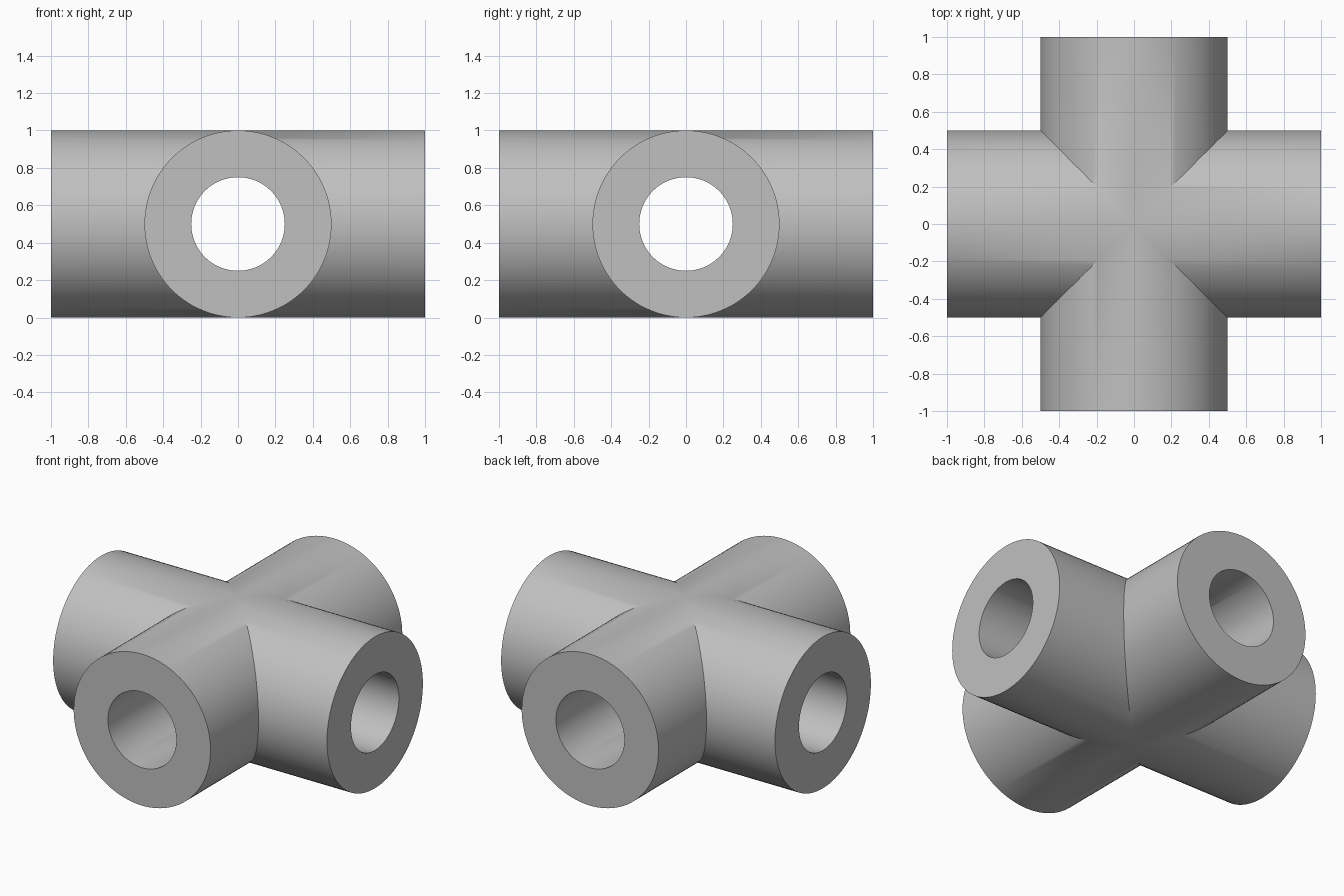
import bpy
import bmesh
from math import sin, cos, pi, radians
from mathutils import Matrix

SEGMENTS = 96
OUTER, BORE = 0.5, 0.25
REACH, AXIS_Z = 1.0, 0.5

cube = bpy.data.objects.get("Cube")
if cube:
    bpy.data.objects.remove(cube, do_unlink=True)

grey = bpy.data.materials.new("plain grey")
grey.use_nodes = True
colour = (0.53, 0.53, 0.53, 1)
grey.diffuse_color = colour
grey.node_tree.nodes["Principled BSDF"].inputs["Base Color"].default_value = colour


def pipe_rings(bm, radius):
    """End ring and mitred inner ring of one arm along +x."""
    end, mitre = [], []
    for i in range(SEGMENTS):
        a = 2 * pi * i / SEGMENTS
        y, z = radius * cos(a), radius * sin(a)
        end.append(bm.verts.new((REACH, y, z)))
        mitre.append(bm.verts.new((abs(y), y, z)))
    return end, mitre


def bridge(bm, ring_a, ring_b):
    for i in range(SEGMENTS):
        j = (i + 1) % SEGMENTS
        bm.faces.new((ring_a[i], ring_a[j], ring_b[j], ring_b[i]))


# One arm: outer wall, bore and ring-shaped end face
bm = bmesh.new()
outer_end, outer_mitre = pipe_rings(bm, OUTER)
bore_end, bore_mitre = pipe_rings(bm, BORE)
bridge(bm, outer_mitre, outer_end)
bridge(bm, outer_end, bore_end)
bridge(bm, bore_end, bore_mitre)

# Repeat the arm around the vertical axis and weld the mitres
arm = bm.verts[:] + bm.edges[:] + bm.faces[:]
for quarter in range(1, 4):
    copy = bmesh.ops.duplicate(bm, geom=arm)["geom"]
    verts = [v for v in copy if isinstance(v, bmesh.types.BMVert)]
    bmesh.ops.rotate(bm, verts=verts, matrix=Matrix.Rotation(quarter * pi / 2, 3, "Z"))
bmesh.ops.remove_doubles(bm, verts=bm.verts, dist=0.0001)
bmesh.ops.translate(bm, verts=bm.verts, vec=(0, 0, AXIS_Z))
bmesh.ops.recalc_face_normals(bm, faces=bm.faces)

mesh = bpy.data.meshes.new("cross_pipe")
bm.to_mesh(mesh)
bm.free()
mesh.materials.append(grey)
pipe = bpy.data.objects.new("cross_pipe", mesh)
bpy.context.collection.objects.link(pipe)

# Smooth walls with crisp rims and mitres
bpy.ops.object.select_all(action="DESELECT")
pipe.select_set(True)
bpy.context.view_layer.objects.active = pipe
bpy.ops.object.shade_smooth_by_angle(angle=radians(30))
